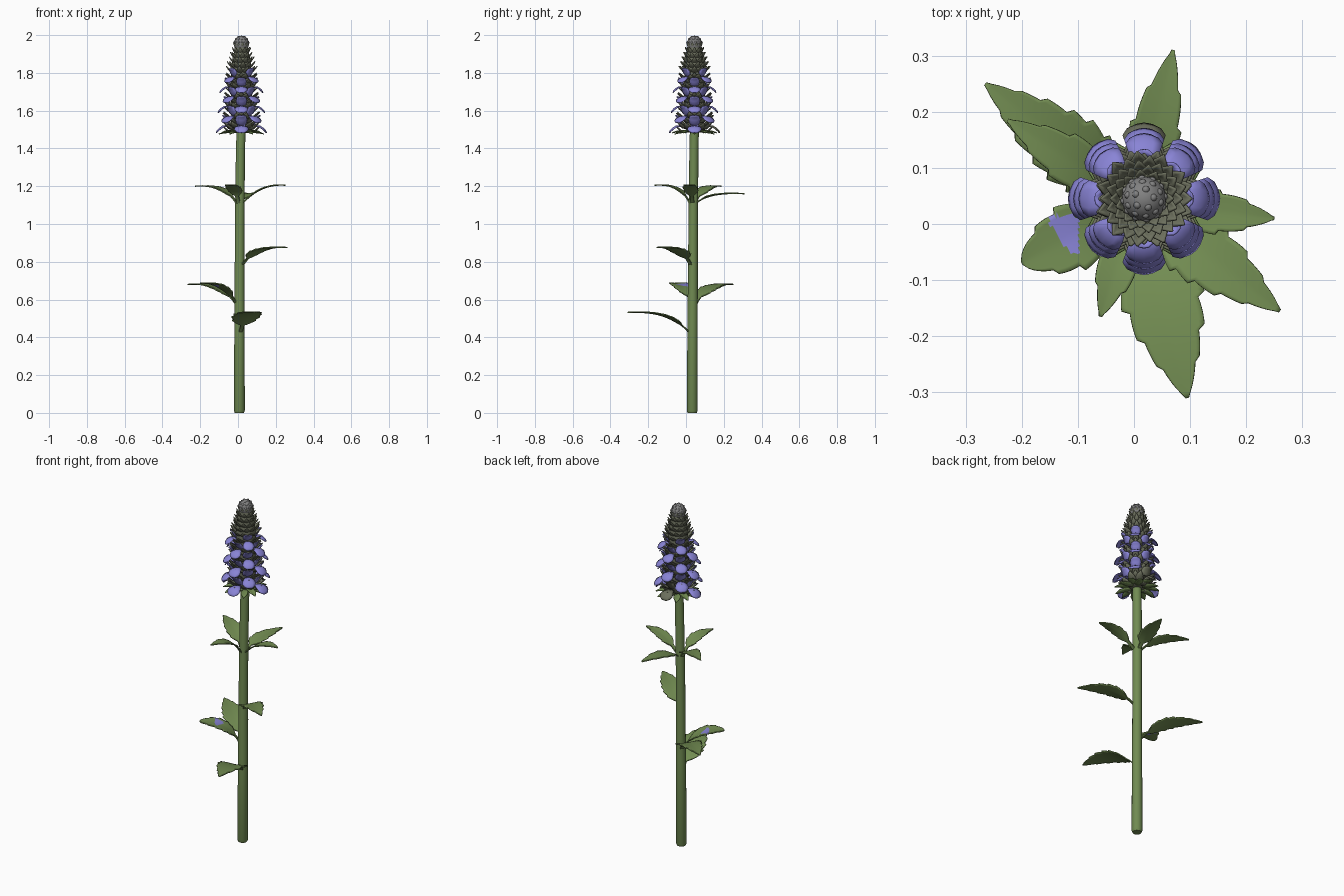
import bpy, bmesh, math, random
from mathutils import Vector

if "Cube" in bpy.data.objects:
    bpy.data.objects.remove(bpy.data.objects["Cube"])

random.seed(4)
UP = Vector((0, 0, 1))
AXIS = Vector((0.018, 0.045, 0))      # centre line of the flower spike


def material(name, rgb):
    m = bpy.data.materials.new(name)
    m.diffuse_color = (*rgb, 1)
    m.use_nodes = True
    m.node_tree.nodes["Principled BSDF"].inputs["Base Color"].default_value = m.diffuse_color
    return m


STEM = material("stem green", (0.165, 0.26, 0.085))
LEAF = material("leaf green", (0.17, 0.265, 0.085))
PURPLE = material("petal purple", (0.25, 0.23, 0.67))
OLIVE = material("bract olive", (0.15, 0.16, 0.11))
GREY = material("tip grey", (0.22, 0.22, 0.22))


def finish(name, bm, mats, thick=0, angle=40):
    bmesh.ops.recalc_face_normals(bm, faces=bm.faces)
    me = bpy.data.meshes.new(name)
    bm.to_mesh(me)
    bm.free()
    ob = bpy.data.objects.new(name, me)
    bpy.context.collection.objects.link(ob)
    for m in mats:
        me.materials.append(m)
    if thick:
        mod = ob.modifiers.new("thickness", 'SOLIDIFY')
        mod.thickness, mod.offset = thick, 0
    bpy.ops.object.select_all(action='DESELECT')
    bpy.context.view_layer.objects.active = ob
    ob.select_set(True)
    bpy.ops.object.shade_smooth_by_angle(angle=math.radians(angle))
    return ob


def blade(bm, path, half_widths, side, cup=0.0, cols=4, mat=0):
    """Strip of faces along a path, with its edges lifted by cup."""
    rows = []
    for i, p in enumerate(path):
        t = (path[min(i + 1, len(path) - 1)] - path[max(i - 1, 0)]).normalized()
        n = t.cross(side)
        w = half_widths[i]
        rows.append([bm.verts.new(p + side * w * v + n * cup * w * abs(v) ** 1.3)
                     for v in [2 * j / cols - 1 for j in range(cols + 1)]])
    for a, b in zip(rows, rows[1:]):
        for j in range(cols):
            bm.faces.new((a[j], a[j + 1], b[j + 1], b[j])).material_index = mat


def lathe(bm, rings, sides):
    """Closed tube through rings of (x, y, z, radius)."""
    loops = []
    for x, y, z, r in rings:
        loops.append([bm.verts.new((x + r * math.cos(k * math.tau / sides),
                                    y + r * math.sin(k * math.tau / sides), z))
                      for k in range(sides)])
    for a, b in zip(loops, loops[1:]):
        for k in range(sides):
            bm.faces.new((a[k], a[(k + 1) % sides], b[(k + 1) % sides], b[k]))
    bm.faces.new(loops[0][::-1])
    bm.faces.new(loops[-1])


# Stem
bm = bmesh.new()
lathe(bm, [(0.007, 0.033, 0, 0.024), (0.007, 0.033, 0.012, 0.029), (0.008, 0.035, 0.5, 0.027),
           (0.009, 0.038, 1.0, 0.025), (0.013, 0.042, 1.4, 0.024), (0.018, 0.045, 1.52, 0.024)], 16)
finish("stem", bm, [STEM])


# Leaves: toothed blades that rise from the stem and flatten out
def leaf(name, tip, z0, half, teeth=6, blunt=False, patch=False, bend=0.24):
    tip = Vector(tip)
    base = Vector((0.008, 0.037, z0))
    d = Vector((tip.x - base.x, tip.y - base.y, 0))
    side = UP.cross(d.normalized())
    base += d.normalized() * 0.018
    ctrl = base + d * bend
    ctrl.z = tip.z + 0.01
    path, widths = [], []
    n = 48
    for i in range(n + 1):
        t = i / n
        path.append(base * (1 - t) ** 2 + ctrl * 2 * t * (1 - t) + tip * t * t)
        u = max(0, (t - 0.2) / 0.8)
        shape = math.sin(math.pi * u ** (0.95 if blunt else 0.72)) ** (0.6 if blunt else 0.78) if 0 < u < 1 else 0
        saw = 0.86 + 0.2 * ((u * teeth) % 1)
        widths.append(max(half * shape * saw, 0.010 if t < 0.5 else 0.003))
    bm = bmesh.new()
    blade(bm, path, widths, side, cup=0.07, cols=12)
    if patch:                                   # purple mark on one leaf
        for f in bm.faces:
            c = f.calc_center_median()
            if -0.15 < c.x < -0.10 and -0.056 < c.y < 0.014 and c.x + 0.65 * c.y > -0.15:
                f.material_index = 1
    finish(name, bm, [LEAF, PURPLE], 0.006)


leaf("lower_leaf_front", (0.095, -0.31, 0.532), 0.42, 0.076, bend=0.27)
leaf("lower_leaf_back_left", (-0.265, 0.25, 0.68), 0.57, 0.064, 7)
leaf("lower_leaf_left", (-0.2, -0.07, 0.685), 0.57, 0.062, 5, True, True)
leaf("middle_leaf_right", (0.26, -0.155, 0.875), 0.78, 0.06)
leaf("upper_leaf_back", (0.07, 0.31, 1.16), 1.11, 0.046, 4)
leaf("upper_leaf_right", (0.25, 0.01, 1.205), 1.11, 0.04, 4, bend=0.4)
leaf("upper_leaf_front", (-0.06, -0.165, 1.205), 1.11, 0.042, 4)
leaf("upper_leaf_left", (-0.225, 0.185, 1.2), 1.11, 0.048, 5)


# Spike core
bm = bmesh.new()
lathe(bm, [(AXIS.x, AXIS.y, z, r) for z, r in
           [(1.482, 0.022), (1.49, 0.045), (1.6, 0.056), (1.75, 0.056), (1.85, 0.05),
            (1.92, 0.038), (1.96, 0.03)]], 20)
finish("spike_core", bm, [OLIVE])


def scale(bm, angle, z, profile, mat=0, k=1.0, cup=0.3):
    """Petal or bract from (radius, height, half width) points."""
    out = Vector((math.cos(angle), math.sin(angle), 0))
    path = [AXIS + out * r * k + UP * (z + h * k) for r, h, w in profile]
    blade(bm, path, [w * k for r, h, w in profile], UP.cross(out), cup, 4, mat)


BASE_BRACT = [(0.02, 0.004, 0.012), (0.06, 0.0, 0.02), (0.095, -0.003, 0.016), (0.12, -0.008, 0.002)]
CALYX = [(0.045, -0.018, 0.014), (0.07, -0.012, 0.021), (0.086, 0.003, 0.016), (0.102, 0.02, 0.002)]
LOWER_LIP = [(0.05, 0.0, 0.014), (0.078, 0.008, 0.022), (0.1, 0.006, 0.033),
             (0.117, -0.005, 0.038), (0.129, -0.018, 0.03), (0.134, -0.029, 0.014)]
UPPER_LIP = [(0.05, 0.004, 0.018), (0.074, 0.018, 0.028), (0.086, 0.038, 0.032),
             (0.096, 0.056, 0.026), (0.106, 0.064, 0.010)]

# Collar of bracts under the spike
bm = bmesh.new()
for i in range(12):
    scale(bm, i * math.tau / 12, 1.484 + 0.006 * (i % 2), BASE_BRACT)
finish("base_bracts", bm, [LEAF], 0.004)

# Flower rows, alternating by an eighth of a turn, with pointed bracts around them
flowers, bracts = bmesh.new(), bmesh.new()
for row in range(6):
    z = 1.512 + row * 0.052
    k = 1.0 - 0.035 * row
    for i in range(4):
        a = i * math.pi / 2 + (row % 2) * math.pi / 4
        faded = 1 if row == 0 and i == 1 else 0
        scale(flowers, a, z, LOWER_LIP, faded, k, -0.2)
        scale(flowers, a, z, UPPER_LIP, faded, k * 0.96, 0.35)
        scale(bracts, a, z - 0.012, CALYX, 0, k)
        for s in (-1, 1):
            scale(bracts, a + s * 0.5, z + 0.006 + random.uniform(-0.004, 0.004), CALYX, 0, k * 1.03)
        scale(bracts, a + math.pi / 4, z + 0.012, CALYX, 0, k * 0.95)
finish("flowers", flowers, [PURPLE, OLIVE], 0.004, 50)

# Closed bracts on the tapering top
BUD = [(0.6, -0.012, 0.013), (0.9, -0.004, 0.018), (1.1, 0.01, 0.012), (1.26, 0.026, 0.001)]
for row in range(6):
    z = 1.81 + row * 0.025
    r = 0.067 - 0.0066 * row
    for i in range(11):
        scale(bracts, (i + 0.5 * (row % 2)) * math.tau / 11, z,
              [(q * r, h, w * (1 - 0.06 * row)) for q, h, w in BUD])
finish("bracts", bracts, [OLIVE], 0.004)

# Knobbly grey tip
bm = bmesh.new()
bmesh.ops.create_uvsphere(bm, u_segments=20, v_segments=12, radius=1)
for v in bm.verts:
    v.co = AXIS + Vector((v.co.x * 0.04, v.co.y * 0.04, 1.954 + v.co.z * 0.043))
for ring, count in [(0.2, 12), (0.65, 10), (1.1, 5)]:
    for i in range(count):
        a = (i + ring) * math.tau / count
        p = Vector((math.cos(a) * math.cos(ring) * 0.036, math.sin(a) * math.cos(ring) * 0.036,
                    1.954 + math.sin(ring) * 0.04))
        made = bmesh.ops.create_icosphere(bm, subdivisions=2, radius=0.007)
        bmesh.ops.translate(bm, verts=made["verts"], vec=p + AXIS)
finish("spike_tip", bm, [GREY])
